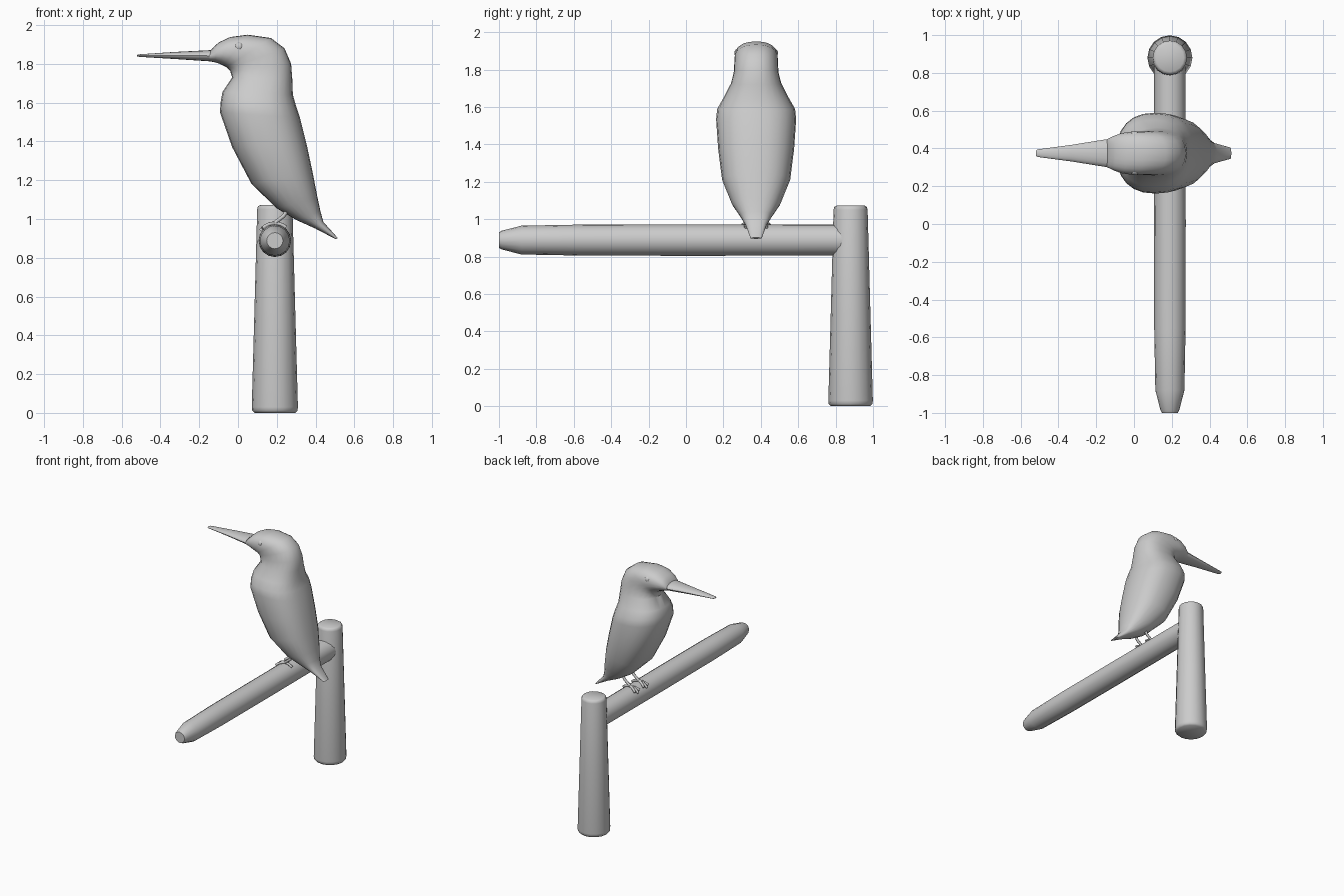
import bpy, bmesh, math
from mathutils import Vector

if "Cube" in bpy.data.objects:
    bpy.data.objects.remove(bpy.data.objects["Cube"])

BY = 0.375  # bird centre line in y


def finish(ob, angle=50):
    bpy.ops.object.select_all(action='DESELECT')
    ob.select_set(True)
    bpy.context.view_layer.objects.active = ob
    bpy.ops.object.shade_smooth_by_angle(angle=math.radians(angle))


def loft(name, rings, angle=50):
    """Skin a list of equally sized point rings and cap both ends."""
    bm = bmesh.new()
    loops = [[bm.verts.new(p) for p in r] for r in rings]
    n = len(loops[0])
    for a, b in zip(loops, loops[1:]):
        for i in range(n):
            j = (i + 1) % n
            bm.faces.new((a[i], a[j], b[j], b[i]))
    bm.faces.new(loops[0][::-1])
    bm.faces.new(loops[-1])
    bmesh.ops.recalc_face_normals(bm, faces=bm.faces)
    me = bpy.data.meshes.new(name)
    bm.to_mesh(me)
    bm.free()
    ob = bpy.data.objects.new(name, me)
    bpy.context.collection.objects.link(ob)
    finish(ob, angle)
    return ob


def section(fx, fz, bx, bz, w, power=0.85, n=24):
    """Rounded ring between a front point and a back point, half width w."""
    f, b = Vector((fx, BY, fz)), Vector((bx, BY, bz))
    mid, half = (f + b) / 2, (b - f) / 2
    ring = []
    for i in range(n):
        c, s = math.cos(math.tau * i / n), math.sin(math.tau * i / n)
        c = math.copysign(abs(c) ** power, c)
        s = math.copysign(abs(s) ** power, s)
        ring.append(mid + half * c + Vector((0, w * s, 0)))
    return ring


def circle(t, r, place, n=16):
    return [place(t, r * math.cos(math.tau * i / n), r * math.sin(math.tau * i / n))
            for i in range(n)]


def tube(name, points, radius):
    cu = bpy.data.curves.new(name, 'CURVE')
    cu.dimensions = '3D'
    cu.bevel_depth = radius
    cu.bevel_resolution = 2
    cu.use_fill_caps = True
    sp = cu.splines.new('POLY')
    sp.points.add(len(points) - 1)
    for p, q in zip(sp.points, points):
        p.co = (*q, 1)
    ob = bpy.data.objects.new(name, cu)
    bpy.context.collection.objects.link(ob)


# upright post
post = [(0, 0.105), (0.012, 0.117), (0.03, 0.119), (0.5, 0.106),
        (1.05, 0.091), (1.065, 0.087), (1.073, 0.074)]
loft("post", [circle(z, r, lambda t, u, v: (0.19 + u, 0.88 + v, t)) for z, r in post])

# horizontal perch
perch = [(-1.0, 0.042), (-0.985, 0.05), (-0.88, 0.077), (-0.55, 0.083),
         (0.0, 0.084), (0.85, 0.083)]
loft("perch", [circle(y, r, lambda t, u, v: (0.19 + u, t, 0.888 + v)) for y, r in perch])

# bird body, tail to beak base
body = [(0.505, 0.895, 0.515, 0.901, 0.03),
        (0.40, 0.95, 0.44, 0.985, 0.055),
        (0.30, 0.995, 0.425, 1.04, 0.085),
        (0.20, 1.055, 0.41, 1.11, 0.13),
        (0.07, 1.18, 0.385, 1.24, 0.182),
        (-0.03, 1.37, 0.355, 1.38, 0.203),
        (-0.093, 1.55, 0.32, 1.52, 0.214),
        (-0.09, 1.60, 0.30, 1.58, 0.208),
        (-0.08, 1.655, 0.283, 1.64, 0.175),
        (-0.03, 1.73, 0.28, 1.72, 0.135),
        (-0.04, 1.762, 0.274, 1.80, 0.12),
        (-0.05, 1.774, 0.24, 1.88, 0.117),
        (-0.06, 1.782, 0.17, 1.933, 0.116),
        (-0.075, 1.79, 0.05, 1.95, 0.114),
        (-0.095, 1.80, -0.04, 1.938, 0.106),
        (-0.12, 1.808, -0.10, 1.91, 0.09),
        (-0.15, 1.814, -0.14, 1.872, 0.073)]
loft("bird_body", [section(*s) for s in body])

# long pointed beak
beak = [(-0.10, 1.808, -0.10, 1.878, 0.078), (-0.15, 1.813, -0.15, 1.87, 0.073),
        (-0.33, 1.825, -0.33, 1.861, 0.044), (-0.51, 1.836, -0.51, 1.849, 0.02),
        (-0.52, 1.839, -0.52, 1.846, 0.013)]
loft("beak", [section(*s, power=1, n=16) for s in beak])

for side, tag in ((-1, "right"), (1, "left")):
    # eye
    bpy.ops.mesh.primitive_uv_sphere_add(segments=16, ring_count=8, radius=0.025,
                                         location=(0.005, BY + side * 0.092, 1.888))
    eye = bpy.context.object
    eye.name = "eye_" + tag
    finish(eye)
    # leg and toes curled over the perch
    y = BY + side * 0.055
    tube("leg_" + tag, [(0.27, y, 1.07), (0.235, y, 1.015), (0.19, y, 0.98)], 0.01)

    def over(deg, yy):
        a = math.radians(deg)
        return (0.19 + 0.09 * math.sin(a), yy, 0.888 + 0.09 * math.cos(a))

    for k, (end, spread) in enumerate(((-45, -0.028), (-55, 0), (-45, 0.028), (40, 0))):
        tube(f"toe_{tag}_{k}", [over(end * t / 4, y + spread * t / 4) for t in range(5)], 0.009)
